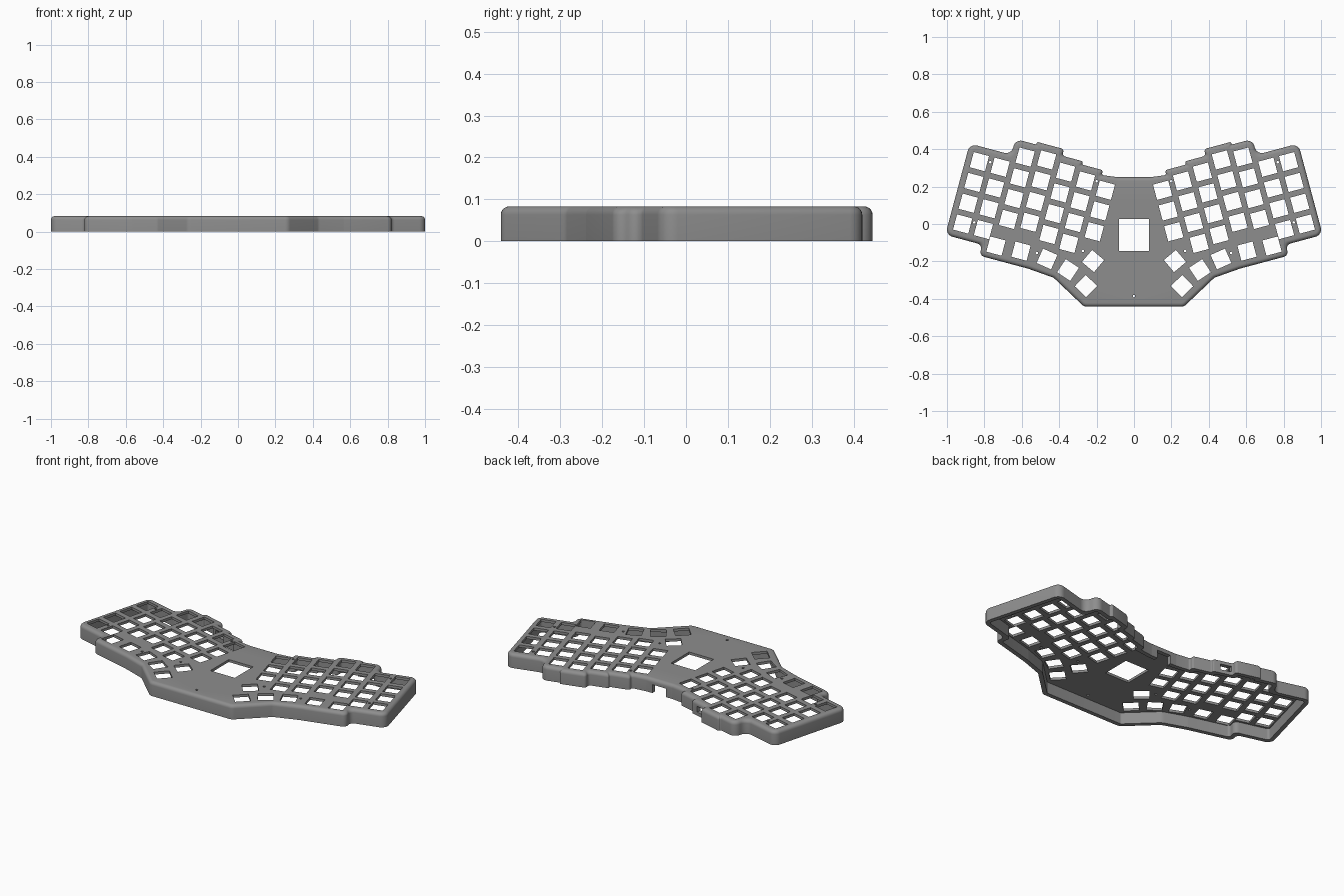
import bpy, bmesh, math
from mathutils import Vector, Matrix

if "Cube" in bpy.data.objects:
    bpy.data.objects.remove(bpy.data.objects["Cube"])

TILT = math.radians(-15)      # rotation of the left key field
ORIGIN = Vector((-0.916, 0))  # lowest key of the outermost left column
PITCH, KEY = 0.115, 0.0845
HEIGHT, WALL, PLATE, ROUND = 0.083, 0.025, 0.015, 0.02

grey = bpy.data.materials.new("case grey")
grey.diffuse_color = (0.27, 0.27, 0.27, 1)
grey.use_nodes = True
grey.node_tree.nodes["Principled BSDF"].inputs["Base Color"].default_value = grey.diffuse_color


def field(u, v):
    """Left key field coordinates to world x, y."""
    return ORIGIN + Matrix.Rotation(TILT, 2) @ Vector((u, v))


def make_object(name, bm):
    mesh = bpy.data.meshes.new(name)
    bm.to_mesh(mesh)
    bm.free()
    mesh.materials.append(grey)
    ob = bpy.data.objects.new(name, mesh)
    bpy.context.collection.objects.link(ob)
    return ob


def rounded(points, inset, radius=0.04, steps=6):
    """Inset a counter-clockwise outline and round its corners."""
    n = len(points)
    corners = []
    for i, p in enumerate(points):
        a = (p - points[i - 1]).normalized()
        b = (points[(i + 1) % n] - p).normalized()
        na, nb = Vector((-a.y, a.x)), Vector((-b.y, b.x))
        corners.append((p + (na + nb) * inset / (1 + na.dot(nb)), a, b))
    out = []
    for i, (p, a, b) in enumerate(corners):
        turn = a.x * b.y - a.y * b.x
        half = abs(math.atan2(turn, a.dot(b))) / 2
        side = 1 if turn > 0 else -1
        r = max(radius - side * inset, 0.012)
        room = 0.45 * min((p - corners[i - 1][0]).length,
                          (corners[(i + 1) % n][0] - p).length)
        t = min(r * math.tan(half), room)
        r = t / math.tan(half)
        start = p - a * t
        centre = start + Vector((-a.y, a.x)) * r * side
        for k in range(steps + 1):
            rot = Matrix.Rotation(side * 2 * half * k / steps, 2)
            out.append(centre + rot @ (start - centre))
    return out


def ring(bm, points, z):
    return [bm.verts.new((p[0], p[1], z)) for p in points]


def bridge(bm, lo, hi):
    for i in range(len(lo)):
        bm.faces.new((lo[i - 1], lo[i], hi[i], hi[i - 1]))


def fill(bm, loops, up):
    """Flat sheet bounded by the first loop, with the others as holes."""
    edges = [bm.edges.get((l[i - 1], l[i])) for l in loops for i in range(len(l))]
    made = bmesh.ops.triangle_fill(bm, edges=edges, use_beauty=True,
                                   normal=(0, 0, up))
    for f in made["geom"]:
        if isinstance(f, bmesh.types.BMFace):
            f.normal_update()
            if f.normal.z * up < 0:
                f.normal_flip()


def rectangle(x, y, w, h, angle=0):
    rot = Matrix.Rotation(angle, 2)
    return [Vector((x, y)) + rot @ Vector((sx * w / 2, sy * h / 2))
            for sx, sy in ((-1, -1), (1, -1), (1, 1), (-1, 1))]


def circle(x, y, r=0.007, n=12):
    return [Vector((x + r * math.cos(2 * math.pi * k / n),
                    y + r * math.sin(2 * math.pi * k / n))) for k in range(n)]


# Outline: stepped back edge, outer side, thumb arc, straight front
left = [Vector((-0.085, 0.25))]
left += [field(u, v) for u, v in (
    (.65, .445), (.65, .472), (.535, .472), (.535, .49), (.42, .49),
    (.42, .527), (.27, .527), (.27, .512), (.155, .512), (.155, .425),
    (-.075, .425), (-.075, -.08), (.13, -.08), (.13, -.14), (.40, -.14))]
left += [Vector((-0.43, -0.287)), Vector((-0.267, -0.442))]
outline = left + [Vector((-p.x, p.y)) for p in reversed(left)]

# Openings: seven staggered key columns and a thumb cluster per hand
keys = []
for c, top in enumerate((.345, .345, .432, .447, .41, .392, .372)):
    for r in range(3 if c == 6 else 4):
        keys.append((*field(c * PITCH, top - r * PITCH), TILT))
keys += [(x, y, math.radians(a)) for x, y, a in (
    (-.738, -.118, -15), (-.604, -.145, -15), (-.465, -.187, -24),
    (-.353, -.246, -34), (-.257, -.332, -44), (-.219, -.198, -40))]
screws = [field(.0575, .357), field(.0575, .024), field(.6325, .406),
          Vector((-.519, -.155)), Vector((-.273, -.144))]
# Display window and front screw hole, then both hands
holes = [rectangle(0, -.058, .16, .172), circle(0, -.385)]
for s in (1, -1):
    holes += [rectangle(s * x, y, KEY, KEY, s * a) for x, y, a in keys]
    holes += [circle(s * p.x, p.y) for p in screws]

# Case shell: rings from the inner ceiling, around the rim, to the top
profile = [(WALL, HEIGHT - PLATE), (WALL, 0), (0, 0)]
for k in range(6):
    ang = math.pi / 2 * k / 5
    profile.append((ROUND * (1 - math.cos(ang)),
                    HEIGHT - ROUND + ROUND * math.sin(ang)))
bm = bmesh.new()
rings = [ring(bm, rounded(outline, d), z) for d, z in profile]
for lo, hi in zip(rings, rings[1:]):
    bridge(bm, lo, hi)
upper = [ring(bm, h, HEIGHT) for h in holes]
lower = [ring(bm, h, HEIGHT - PLATE) for h in holes]
for hi, lo in zip(upper, lower):
    bridge(bm, hi, lo)
fill(bm, [rings[-1]] + upper, 1)
fill(bm, [rings[0]] + lower, -1)
case = make_object("keyboard_case", bm)

# Cable port in the back wall and open notch at the centre back
bm = bmesh.new()
port = field(4 * PITCH, .48)
for x, y, z, size, a in ((port.x, port.y, .038, (.065, .08, .034), TILT),
                         (0, .24, .01, (.09, .07, .08), 0)):
    bmesh.ops.create_cube(bm, size=1, matrix=(
        Matrix.Translation((x, y, z)) @ Matrix.Rotation(a, 4, 'Z')
        @ Matrix.Diagonal((*size, 1))))
cutter = make_object("wall_cutter", bm)
cutter.hide_render = True

bpy.context.view_layer.objects.active = case
case.select_set(True)
count = len(case.data.polygons)
for solver in ('MANIFOLD', 'EXACT', 'FLOAT'):
    mod = case.modifiers.new("wall openings", 'BOOLEAN')
    mod.operation, mod.solver, mod.object = 'DIFFERENCE', solver, cutter
    graph = bpy.context.evaluated_depsgraph_get()
    result = len(case.evaluated_get(graph).data.polygons)
    if result > 0.8 * count and result != count:
        bpy.ops.object.modifier_apply(modifier=mod.name)
        break
    case.modifiers.remove(mod)
bpy.data.objects.remove(cutter)
bpy.ops.object.shade_smooth_by_angle(angle=math.radians(30))
